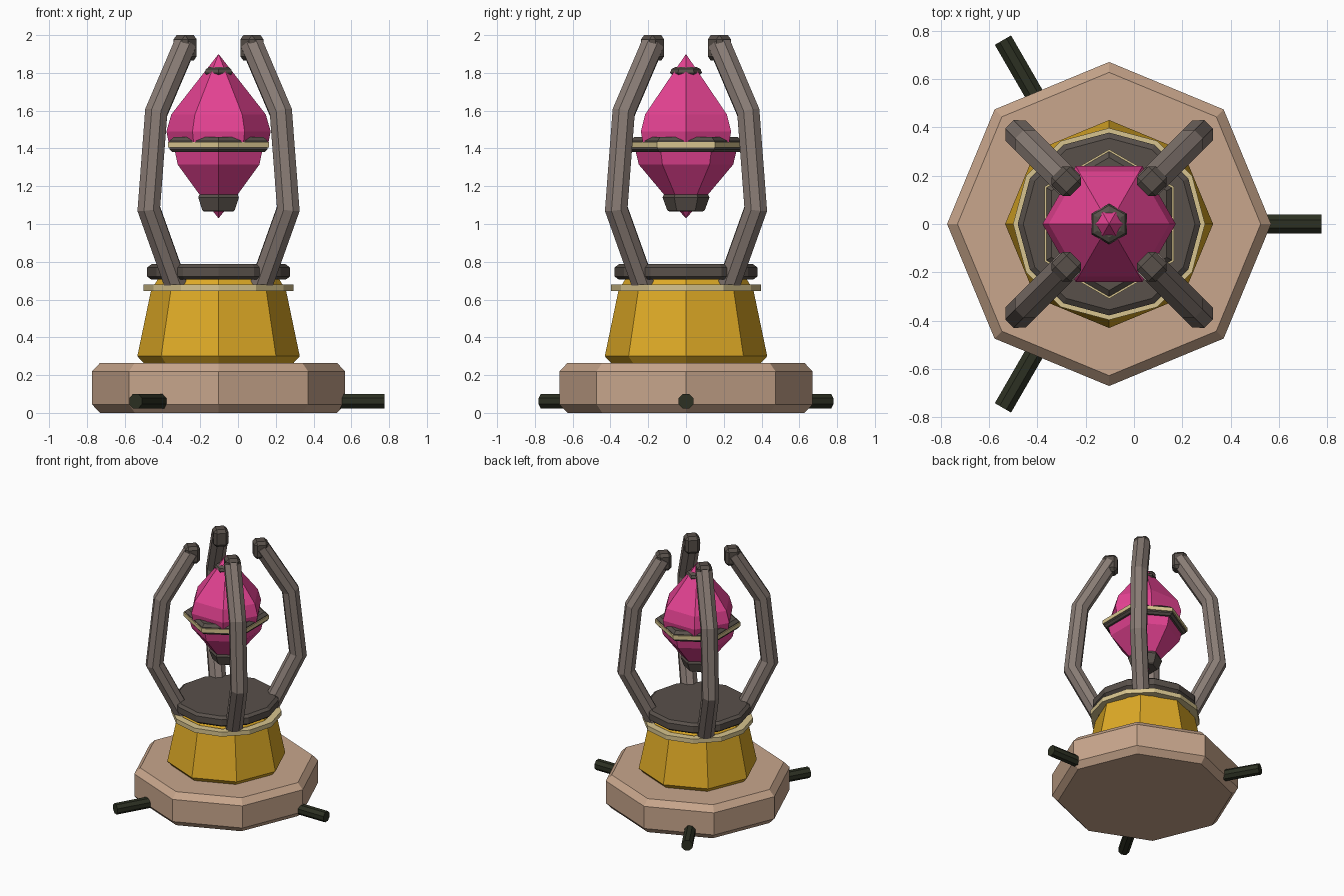
import bpy, bmesh, math
from mathutils import Vector, Matrix

cube = bpy.data.objects.get("Cube")
if cube:
    bpy.data.objects.remove(cube, do_unlink=True)

AXIS_X = -0.103  # the three pegs shift the body off centre


def material(name, r, g, b):
    lin = [(c / 255 / 12.92 if c < 11 else ((c / 255 + 0.055) / 1.055) ** 2.4) for c in (r, g, b)]
    m = bpy.data.materials.new(name)
    m.use_nodes = True
    m.diffuse_color = (*lin, 1)
    m.node_tree.nodes["Principled BSDF"].inputs["Base Color"].default_value = (*lin, 1)
    return m


tan = material("tan stone", 200, 166, 140)
gold = material("gold", 222, 170, 38)
cream = material("cream trim", 215, 196, 142)
dark = material("dark metal", 88, 80, 74)
claw_grey = material("grey metal", 136, 123, 116)
pink = material("pink crystal", 228, 66, 146)
peg_green = material("dark green", 44, 48, 34)


def finish(name, bm, mat, matrix=None):
    if matrix:
        bm.transform(matrix)
    bmesh.ops.translate(bm, verts=bm.verts, vec=(AXIS_X, 0, 0))
    bmesh.ops.recalc_face_normals(bm, faces=bm.faces)
    me = bpy.data.meshes.new(name)
    bm.to_mesh(me)
    bm.free()
    me.materials.append(mat)
    ob = bpy.data.objects.new(name, me)
    bpy.context.scene.collection.objects.link(ob)
    return ob


def skin(bm, rings, capped=True):
    """Join successive vertex rings; a single vertex makes a point."""
    for a, b in zip(rings, rings[1:]):
        n = max(len(a), len(b))
        for i in range(n):
            j = (i + 1) % n
            quad = [a[i % len(a)], a[j % len(a)], b[j % len(b)], b[i % len(b)]]
            bm.faces.new(list(dict.fromkeys(quad)))
    if capped:
        for ring in (rings[0], rings[-1]):
            if len(ring) > 2:
                bm.faces.new(ring)


def turned(name, profile, sides, mat, phase=0.0, matrix=None, closed=False):
    """Prism stack from (radius, height) pairs; phase is in side widths."""
    bm = bmesh.new()
    rings = []
    for r, z in profile:
        count = sides if r > 0 else 1
        angles = [math.tau * (i + phase) / sides for i in range(count)]
        rings.append([bm.verts.new((r * math.cos(a), r * math.sin(a), z)) for a in angles])
    if closed:
        rings.append(rings[0])
    skin(bm, rings, not closed)
    return finish(name, bm, mat, matrix)


# Pedestal
turned("base", [(0.627, 0), (0.67, 0.045), (0.67, 0.22), (0.627, 0.265)], 8, tan)
turned("pedestal", [(0.395, 0.262), (0.43, 0.30), (0.357, 0.65), (0.32, 0.71)], 8, gold)
turned("pedestal_trim", [(0.34, 0.645), (0.397, 0.645), (0.397, 0.68), (0.34, 0.68)],
       12, cream, closed=True)
turned("platform", [(0.355, 0.705), (0.378, 0.722), (0.378, 0.77), (0.355, 0.787)], 12, dark)

# Crystal in two halves, the lower one turned by half a side
turned("crystal_top", [(0.26, 1.41), (0.276, 1.49), (0.25, 1.58), (0, 1.9)], 6, pink)
turned("crystal_bottom", [(0, 1.03), (0.12, 1.16), (0.25, 1.315), (0.275, 1.42)], 6, pink, 0.5)

# Crystal fittings
turned("crystal_band", [(0.24, 1.38), (0.282, 1.38), (0.3, 1.395), (0.3, 1.44),
                        (0.275, 1.46), (0.24, 1.46)], 6, dark, 0.5, closed=True)
turned("crystal_band_trim", [(0.28, 1.405), (0.309, 1.405), (0.309, 1.434), (0.28, 1.434)],
       6, cream, 0.5, closed=True)
turned("crystal_cup", [(0.088, 1.065), (0.1, 1.075), (0.124, 1.14), (0.117, 1.157)], 6, dark, 0.5)
turned("crystal_tip_collar", [(0.07, 1.785), (0.085, 1.80), (0.077, 1.82), (0.055, 1.832)],
       6, dark, 0.5)

# Side pegs
for i in range(3):
    turn = Matrix.Rotation(math.tau * i / 3, 4, 'Z')
    lie = Matrix.Translation((0, 0, 0.062)) @ Matrix.Rotation(math.pi / 2, 4, 'Y')
    turned(f"peg_{i + 1}", [(0.042, 0.5), (0.042, 0.878)], 8, peg_green, 0.5, turn @ lie)

# Four bent claws with blocky tips
PATH = [Vector(p) for p in ((0.32, 0, 0.68), (0.522, 0, 1.08), (0.467, 0, 1.59), (0.25, 0, 1.95))]


def claw(name, matrix):
    bm = bmesh.new()
    rings = []
    for i, p in enumerate(PATH):
        before = (p - PATH[i - 1]).normalized() if i else None
        after = (PATH[i + 1] - p).normalized() if i < len(PATH) - 1 else None
        before, after = before or after, after or before
        along = (before + after).normalized()
        across = Vector((along.z, 0, -along.x)) / along.dot(after)
        ring = []
        for k in range(8):
            a = math.tau * (k + 0.5) / 8
            offset = across * math.cos(a) + Vector((0, math.sin(a), 0))
            ring.append(bm.verts.new(p + offset * 0.064))
        rings.append(ring)
    skin(bm, rings)
    finish(name, bm, claw_grey, matrix)


def claw_tip(name, matrix):
    bm = bmesh.new()
    bmesh.ops.create_cube(bm, size=1)
    bmesh.ops.scale(bm, verts=bm.verts, vec=(0.108, 0.108, 0.135))
    bmesh.ops.bevel(bm, geom=bm.edges[:], offset=0.022, segments=1, affect='EDGES')
    bmesh.ops.translate(bm, verts=bm.verts, vec=(0.25, 0, 1.9325))
    finish(name, bm, dark, matrix)


for i, place in enumerate(("back_left", "back_right", "front_right", "front_left")):
    turn = Matrix.Rotation(math.tau * (i + 0.5) / 4, 4, 'Z')
    claw("claw_" + place, turn)
    claw_tip("claw_tip_" + place, turn)
